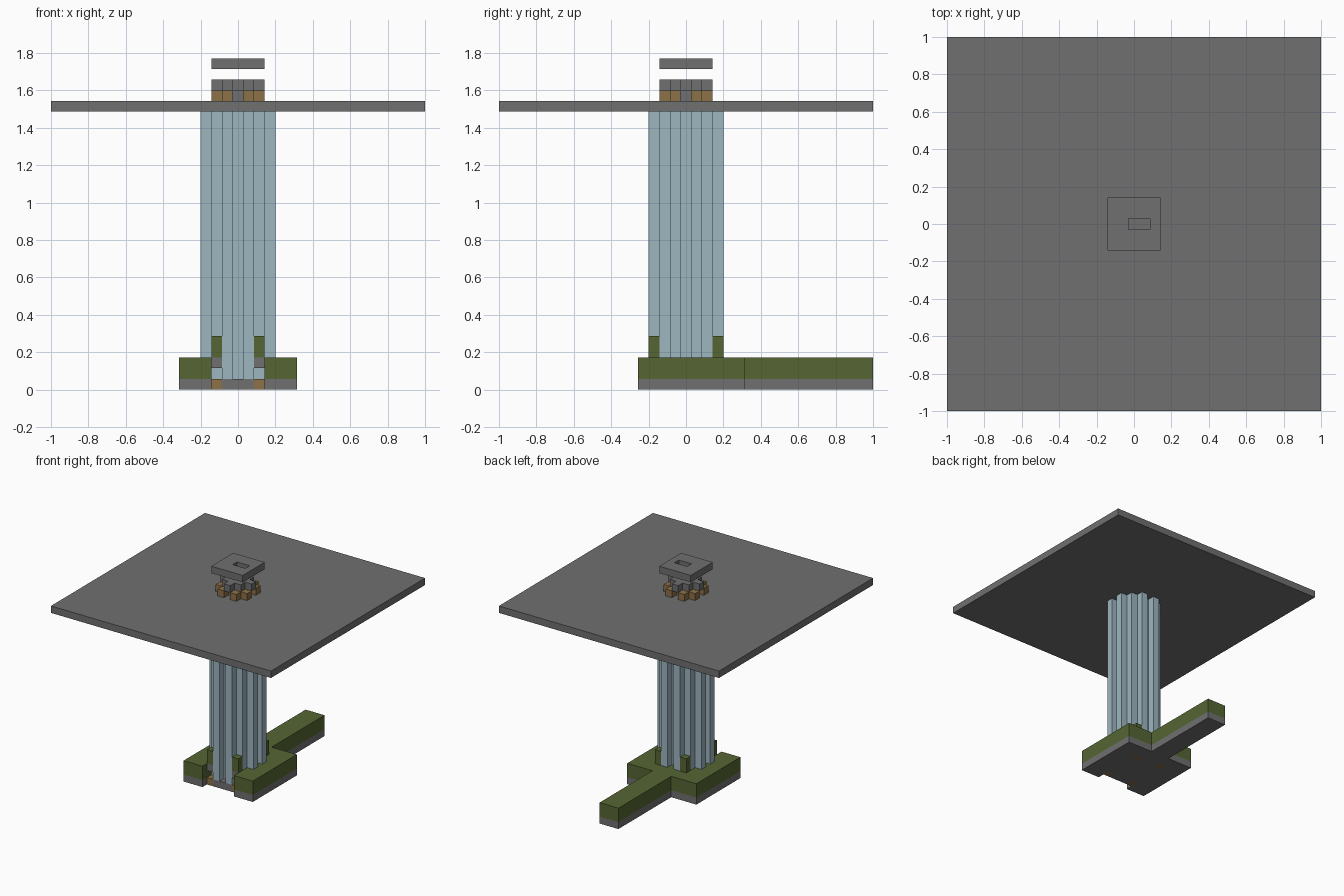
import bpy, bmesh
from mathutils import Vector

cube = bpy.data.objects.get("Cube")
if cube:
    bpy.data.objects.remove(cube, do_unlink=True)

U = 2 / 35  # edge length of one block


def material(name, rgb):
    m = bpy.data.materials.new(name)
    m.use_nodes = True
    color = (*rgb, 1)
    m.diffuse_color = color
    bsdf = next(n for n in m.node_tree.nodes if n.type == 'BSDF_PRINCIPLED')
    bsdf.inputs["Base Color"].default_value = color
    bsdf.inputs["Roughness"].default_value = 0.9
    return m


STONE = material("stone_grey", (0.162, 0.162, 0.162))
GRASS = material("moss_green", (0.093, 0.133, 0.033))
EARTH = material("earth_brown", (0.262, 0.165, 0.063))
WATER = material("water_blue", (0.337, 0.468, 0.527))

AXES = [Vector((1, 0, 0)), Vector((0, 1, 0)), Vector((0, 0, 1))]


def blocks(name, xs, ys, z0, z1, rule, mats):
    """Outer skin of the stacked blocks for which rule(x, y) gives a material slot."""
    filled = {(x, y, z): rule(x, y) for x in xs for y in ys for z in range(z0, z1)
              if rule(x, y) is not None}
    bm = bmesh.new()
    for cell, slot in filled.items():
        centre = Vector(cell) + AXES[2] / 2
        for i in range(3):
            for sign in (-1, 1):
                n = AXES[i] * sign
                if tuple(int(v) for v in Vector(cell) + n) in filled:
                    continue
                a, b = AXES[(i + 1) % 3] / 2, AXES[(i + 2) % 3] / 2 * sign
                corners = (-a - b, a - b, a + b, b - a)
                face = bm.faces.new([bm.verts.new((centre + n / 2 + c) * U) for c in corners])
                face.material_index = slot
    bmesh.ops.remove_doubles(bm, verts=bm.verts, dist=U / 100)
    bmesh.ops.dissolve_limit(bm, angle_limit=0.01, verts=bm.verts, edges=bm.edges,
                             delimit={'MATERIAL'})
    mesh = bpy.data.meshes.new(name)
    bm.to_mesh(mesh)
    bm.free()
    for m in mats:
        mesh.materials.append(m)
    obj = bpy.data.objects.new(name, mesh)
    bpy.context.collection.objects.link(obj)
    return obj


def span(n):
    return range(-n, n + 1)


def footprint(x, y, notch_end):
    """Square island with an open front notch and a long path to the back."""
    if y > 5:
        return abs(x) <= 1
    return not (abs(x) <= 2 and y <= notch_end)


def full(x, y):
    return 0


# Stone floor with earth blocks under the four posts
def floor_rule(x, y):
    if not footprint(x, y, -4):
        return None
    return 1 if (abs(x), abs(y)) == (2, 3) else 0


blocks("stone_floor", span(5), range(-4, 18), 0, 1, floor_rule, [STONE, EARTH])

# Mossy ground, cut back behind the water face at the front
blocks("mossy_ground", span(5), range(-4, 18), 1, 3,
       lambda x, y: 0 if footprint(x, y, -2) else None, [GRASS])

# Four corner posts; the front pair rests on stone blocks
for x, x_name in ((-2, "right"), (2, "left")):
    for y, y_name in ((-3, "front"), (3, "back")):
        blocks(f"{y_name}_{x_name}_post", [x], [y], 3, 5, full, [GRASS])
    blocks(f"{x_name}_post_support", [x], [-3], 2, 3, full, [STONE])


# Fluted water column
def column_rule(x, y):
    a, b = sorted((abs(x), abs(y)))
    return 0 if b <= 2 or (a, b) == (1, 3) else None


blocks("water_column", span(3), span(3), 1, 26, column_rule, [WATER])

# Wide flat roof
blocks("roof_slab", span(17), span(17), 26, 27, full, [STONE])


# Finial: stone core ringed by earth blocks, then a stepped stone tier
def ring_rule(x, y):
    a, b = sorted((abs(x), abs(y)))
    if b <= 1:
        return 0
    return 1 if (a, b) == (1, 2) else None


blocks("finial_ring", span(2), span(2), 27, 28, ring_rule, [STONE, EARTH])
blocks("finial_tier", span(2), span(2), 28, 29,
       lambda x, y: 0 if max(abs(x), abs(y)) <= 1 or abs(x) + abs(y) == 2 else None, [STONE])

# Floating cap with a two-block opening
blocks("floating_cap", span(2), span(2), 30, 31,
       lambda x, y: None if y == 0 and x in (0, 1) else 0, [STONE])
